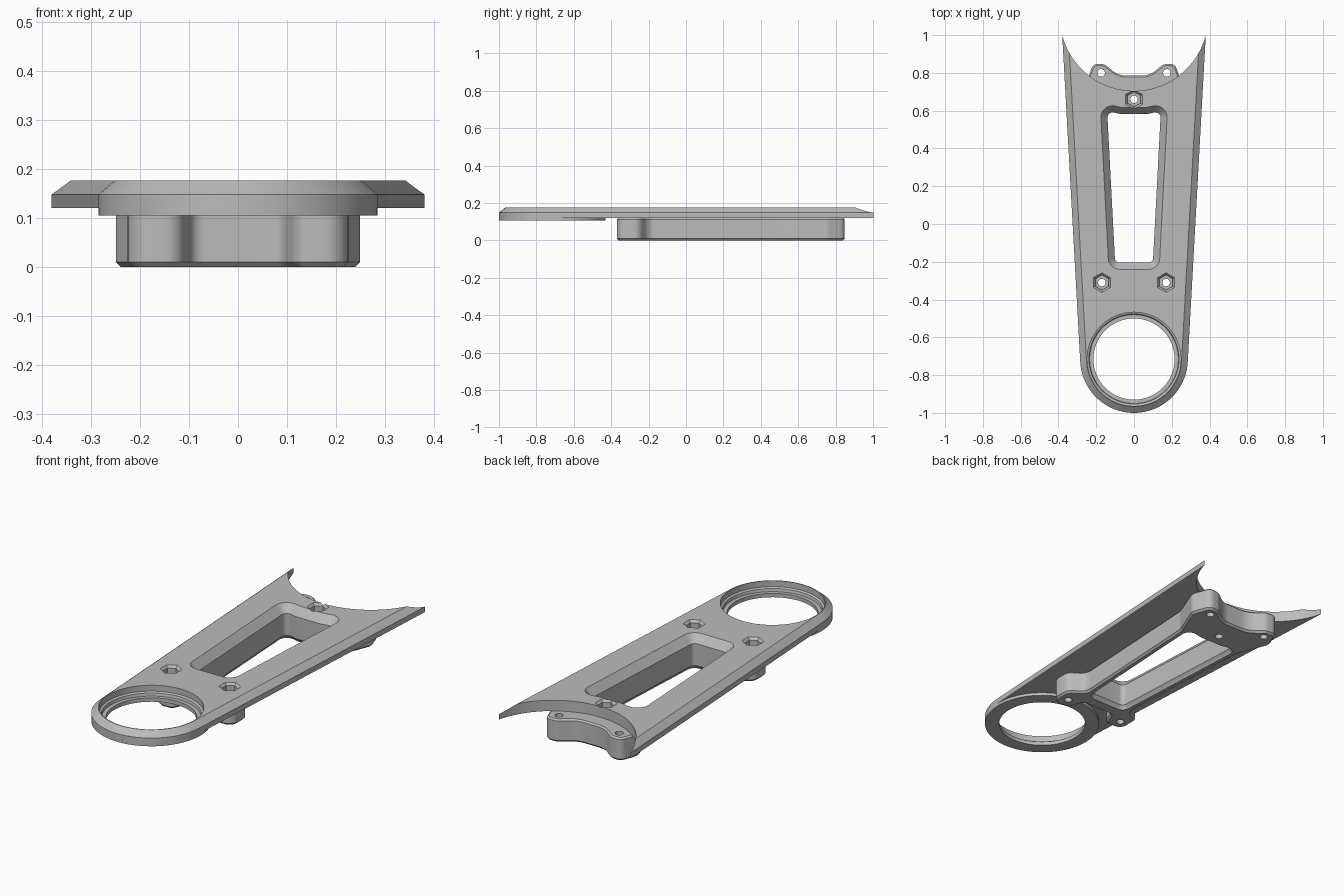
import bpy, bmesh, math
from mathutils import Vector

if "Cube" in bpy.data.objects:
    bpy.data.objects.remove(bpy.data.objects["Cube"])

grey = bpy.data.materials.new("plain grey")
grey.use_nodes = True
grey.diffuse_color = (0.5, 0.5, 0.5, 1)
grey.node_tree.nodes["Principled BSDF"].inputs["Base Color"].default_value = (0.5, 0.5, 0.5, 1)

RING_Y = -0.715


def circle(x, y, r, n=64, start=0.0):
    return [Vector((x + r * math.cos(start + math.tau * i / n),
                    y + r * math.sin(start + math.tau * i / n))) for i in range(n)]


def rounded(half, steps=8):
    """Mirror a counter-clockwise right half of (x, y, radius) and round its corners."""
    pts = half + [(-x, y, r) for x, y, r in reversed(half)]
    out = []
    for i, (x, y, r) in enumerate(pts):
        p = Vector((x, y))
        a = (Vector(pts[i - 1][:2]) - p)
        b = (Vector(pts[(i + 1) % len(pts)][:2]) - p)
        room = 0.48 * min(a.length, b.length)
        a.normalize()
        b.normalize()
        cut = min(room, r / math.tan(a.angle(b) / 2))
        s, e = p + a * cut, p + b * cut
        radius = cut * math.tan(a.angle(b) / 2)
        centre = p + (a + b).normalized() * math.hypot(cut, radius)
        u, v = s - centre, e - centre
        sweep = u.angle(v)
        for k in range(steps + 1):
            t = k / steps
            out.append(centre + (u * math.sin((1 - t) * sweep) + v * math.sin(t * sweep)) / math.sin(sweep))
    return out


def inset(pts, d):
    """Shift a counter-clockwise outline inward by d (outward if negative)."""
    out = []
    for i, p in enumerate(pts):
        a = (p - pts[i - 1]).normalized()
        b = (pts[(i + 1) % len(pts)] - p).normalized()
        n = Vector((-a.y - b.y, a.x + b.x)).normalized()
        out.append(p + n * d / max(0.4, n.dot(Vector((-a.y, a.x)))))
    return out


def loft(name, sections):
    """Solid through stacked (outline, z) sections, bottom to top."""
    bm = bmesh.new()
    rings = [[bm.verts.new((p.x, p.y, z)) for p in pts] for pts, z in sections]
    n = len(rings[0])
    bm.faces.new(rings[0][::-1])
    bm.faces.new(rings[-1])
    for lo, hi in zip(rings, rings[1:]):
        for i in range(n):
            j = (i + 1) % n
            bm.faces.new((lo[i], lo[j], hi[j], hi[i]))
    bmesh.ops.recalc_face_normals(bm, faces=bm.faces)
    mesh = bpy.data.meshes.new(name)
    bm.to_mesh(mesh)
    bm.free()
    mesh.materials.append(grey)
    ob = bpy.data.objects.new(name, mesh)
    bpy.context.collection.objects.link(ob)
    return ob


def finish(ob, cutters):
    """Cut the openings, then shade with sharp edges kept."""
    bpy.ops.object.select_all(action='DESELECT')
    bpy.context.view_layer.objects.active = ob
    ob.select_set(True)
    for c in cutters:
        m = ob.modifiers.new("cut", 'BOOLEAN')
        m.operation, m.solver, m.object = 'DIFFERENCE', 'EXACT', c
        bpy.ops.object.modifier_apply(modifier=m.name)
    bpy.ops.object.shade_smooth_by_angle(angle=math.radians(25))


# Top plate: round nose, widening straight sides, chamfered upper edge
tilt = math.radians(3.2)
nose = [Vector((0.285 * math.cos(a), RING_Y + 0.285 * math.sin(a)))
        for a in (-math.pi + tilt + (math.pi - 2 * tilt) * i / 40 for i in range(41))]
outline = nose + [Vector((0.385, 1.09)), Vector((-0.385, 1.09))]
plate = loft("top_plate", [(outline, 0.12), (outline, 0.148), (inset(outline, 0.033), 0.176)])

# Lip under the ring end
lip = loft("ring_lip", [(circle(0, RING_Y, 0.285), 0.105), (circle(0, RING_Y, 0.285), 0.12)])

# Lower frame: two front feet, slim waist, two rear lugs
body = rounded([(0.09, -0.285, 0.03), (0.12, -0.37, 0.04), (0.225, -0.37, 0.05),
                (0.225, -0.25, 0.05), (0.145, -0.2, 0.06), (0.185, 0.58, 0.07),
                (0.252, 0.75, 0.04), (0.215, 0.85, 0.035), (0.155, 0.845, 0.04),
                (0.08, 0.785, 0.12)])
frame = loft("lower_frame", [(inset(body, 0.01), 0), (body, 0.01),
                             (body, 0.112), (inset(body, 0.008), 0.12)])

# Cutter for the concave rear edge
rear = circle(0, 1.097, 0.392, 128)
rear_cut = loft("rear_cutter", [(rear, 0), (rear, 0.3)])

# Cutter for the long tapered window
slot = rounded([(0.1, -0.205, 0.025), (0.142, 0.598, 0.035), (0.07, 0.582, 0.06)])
wide = inset(slot, -0.035)
slot_cut = loft("window_cutter", [(inset(slot, -0.02), -0.01), (inset(slot, -0.01), 0.01),
                                  (slot, 0.02), (slot, 0.135), (wide, 0.176), (wide, 0.2)])

# Cutter for the stepped ring bore
ring_cut = loft("ring_cutter", [(circle(0, RING_Y, r), z) for r, z in
                                ((0.215, 0.05), (0.215, 0.125), (0.235, 0.125),
                                 (0.238, 0.14), (0.248, 0.145), (0.248, 0.2))])

# Cutters for the hexagonal nut pockets and screw holes
screw_cuts, hex_cuts = [], []
for x, y in ((-0.17, -0.31), (0.17, -0.31), (0, 0.66)):
    hexes = [(circle(x, y, r, 6, math.pi / 6), z) for r, z in
             ((0.04, 0.135), (0.04, 0.164), (0.052, 0.176), (0.052, 0.2))]
    hex_cuts.append(loft("nut_cutter", hexes))
for x, y in ((-0.17, -0.31), (0.17, -0.31), (0, 0.66), (-0.174, 0.8), (0.174, 0.8)):
    hole = circle(x, y, 0.02, 24)
    screw_cuts.append(loft("screw_cutter", [(hole, -0.02), (hole, 0.22)]))

finish(plate, [rear_cut, slot_cut, ring_cut] + hex_cuts + screw_cuts[:3])
finish(lip, [ring_cut])
finish(frame, [slot_cut] + screw_cuts)

for c in [rear_cut, slot_cut, ring_cut] + hex_cuts + screw_cuts:
    bpy.data.objects.remove(c)
